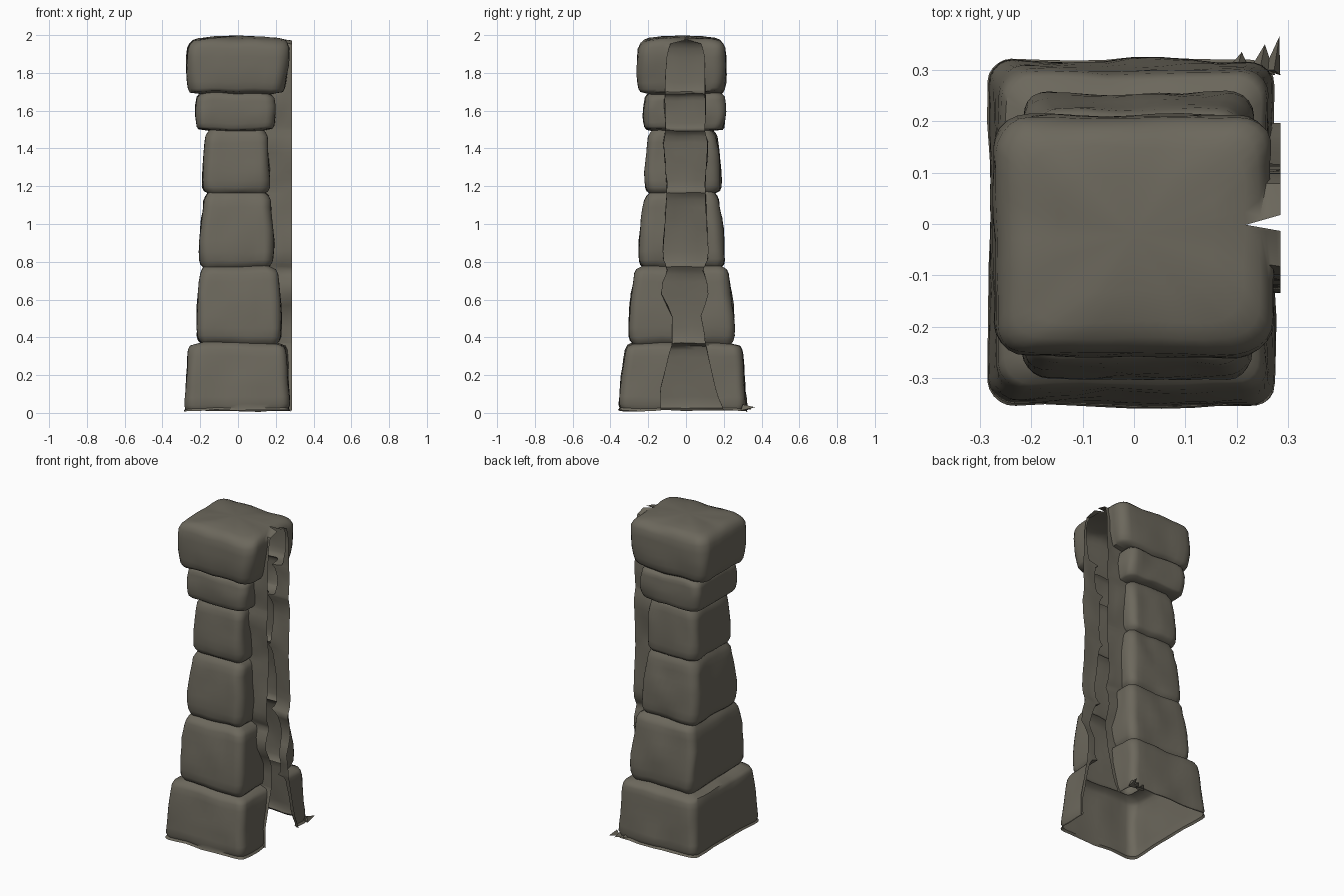
import bpy, bmesh, math
from mathutils import Vector, noise

if "Cube" in bpy.data.objects:
    bpy.data.objects.remove(bpy.data.objects["Cube"])

stone = bpy.data.materials.new("dark_taupe_stone")
stone.diffuse_color = (0.150, 0.138, 0.108, 1)
stone.use_nodes = True
stone.node_tree.nodes["Principled BSDF"].inputs["Base Color"].default_value = stone.diffuse_color
CUT_X = 0.285  # plane where the slot walls end

# name, (z, left, right, front, back) at the bottom and the top of each stone
STONES = [
    ("base_stone", (0.012, -.283, .275, -.357, .322), (0.37, -.262, .258, -.322, .295)),
    ("lower_stone", (0.37, -.215, .230, -.303, .258), (0.775, -.203, .212, -.272, .222)),
    ("middle_stone", (0.775, -.203, .188, -.252, .205), (1.165, -.180, .172, -.220, .172)),
    ("upper_stone", (1.165, -.185, .165, -.217, .182), (1.495, -.170, .157, -.200, .165)),
    ("neck_stone", (1.495, -.215, .190, -.217, .202), (1.69, -.222, .195, -.220, .205)),
    ("cap_stone", (1.69, -.262, .245, -.248, .203), (1.99, -.270, .277, -.255, .208)),
]

# slot limits in y by height
SLOT = [(0, -.13, .20), (.12, -.14, .16), (.36, -.075, .10), (.52, -.07, .08), (.58, -.10, .11),
        (.65, -.14, .13), (.76, -.10, .09), (.82, -.12, .12), (1.2, -.10, .10), (1.42, -.12, .12),
        (1.5, -.11, .10), (1.68, -.11, .10), (1.9, -.10, .10), (1.96, -.08, .08), (1.975, 0, 0), (2.1, 0, 0)]


def lerp(a, b, t):
    return a + (b - a) * t


def slot_at(z):
    for a, b in zip(SLOT, SLOT[1:]):
        if a[0] <= z <= b[0]:
            t = (z - a[0]) / (b[0] - a[0])
            return lerp(a[1], b[1], t), lerp(a[2], b[2], t)
    return SLOT[0][1:]


def inset(rect, d):
    l, r, f, b = rect
    return l + d, r - d, f + d, b - d


def outline(rect, z, radius):
    """Rounded rectangle, left open at the slot, with slot walls reaching the cut plane."""
    l, r, f, b = rect
    y0, y1 = slot_at(z)
    closed = y1 - y0 < 0.01
    end = r if closed else max(CUT_X, r)
    keys = [(end, y1), (r, y1)]
    for cx, cy, start in ((r - radius, b - radius, 0), (l + radius, b - radius, 90),
                          (l + radius, f + radius, 180), (r - radius, f + radius, 270)):
        for i in range(6):
            a = math.radians(start + 18 * i)
            keys.append((cx + radius * math.cos(a), cy + radius * math.sin(a)))
    keys += [(r, y0), (end, y0)]
    # flat runs between corners are subdivided
    runs = {0: 4, 1: 3, 7: 8, 13: 8, 19: 8, 25: 3, 26: 4}
    pts = []
    for i in range(len(keys) - 1):
        n = runs.get(i, 1)
        for k in range(n):
            pts.append((lerp(keys[i][0], keys[i + 1][0], k / n), lerp(keys[i][1], keys[i + 1][1], k / n)))
    pts.append(keys[-1])
    return pts


def roughen(x, y, z):
    """Worn, lumpy stone surface."""
    p = Vector((x, y, z))
    v = p + noise.noise_vector(p * 7) * 0.009 + noise.noise_vector(p * 18) * 0.003
    if x > CUT_X - 0.002 and z < 1.97:
        v.x = CUT_X
    v.x = min(v.x, CUT_X)
    v.z = max(0.0, v.z)
    return v


def finish(name, bm):
    bmesh.ops.remove_doubles(bm, verts=bm.verts, dist=0.0005)
    me = bpy.data.meshes.new(name)
    bm.to_mesh(me)
    bm.free()
    me.materials.append(stone)
    ob = bpy.data.objects.new(name, me)
    bpy.context.collection.objects.link(ob)
    bpy.ops.object.select_all(action='DESELECT')
    ob.select_set(True)
    bpy.context.view_layer.objects.active = ob
    bpy.ops.object.shade_smooth_by_angle(angle=math.radians(50))


def joint(below, above):
    """Recessed crease shared by two neighbouring stones."""
    a, b = below[2][1:], above[1][1:]
    return inset((max(a[0], b[0]), min(a[1], b[1]), max(a[2], b[2]), min(a[3], b[3])), 0.022)


# Stones: hollow lofted shells
for i, (name, lo, hi) in enumerate(STONES):
    first, last = i == 0, i == len(STONES) - 1
    profile = [(.035, .008), (.09, 0), (.2, -.004), (.35, -.007), (.5, -.007), (.65, -.005), (.8, 0)]
    profile += [(.88, .012), (.94, .03), (.975, .06), (1, .12)] if last else [(.9, .003), (.96, .012)]
    if first:
        profile = [(0, 0)] + [(t, max(0, d)) for t, d in profile]
    rings = []
    if not first:
        rings.append((joint(STONES[i - 1], STONES[i]), lo[0], .03))
    for t, d in profile:
        rect = [lerp(a, b, t) for a, b in zip(lo[1:], hi[1:])]
        rings.append((inset(rect, d), lerp(lo[0], hi[0], t), .065 if last else .05))
    if not last:
        rings.append((joint(STONES[i], STONES[i + 1]), hi[0], .03))
    bm = bmesh.new()
    rows = [[bm.verts.new(roughen(x, y, z)) for x, y in outline(rect, z, rad)] for rect, z, rad in rings]
    for a, b in zip(rows, rows[1:]):
        for k in range(len(a) - 1):
            bm.faces.new((a[k], a[k + 1], b[k + 1], b[k]))
    if last:  # domed top
        c = bm.verts.new((0, -.02, 1.998))
        row = rows[-1]
        for k in range(len(row)):
            n = (k + 1) % len(row)
            if (row[k].co - row[n].co).length > 1e-5:
                bm.faces.new((row[k], row[n], c))
    finish(name, bm)

# Broken splinters at the back right foot
bm = bmesh.new()
for tip, z in (((.283, .365), .03), ((.255, .350), .02), ((.21, .335), .025)):
    v = [bm.verts.new(p) for p in ((tip[0] - .03, .30, .012), (min(tip[0] + .02, CUT_X), .29, .012),
                                   (tip[0] - .01, .30, .045), (tip[0], tip[1], z))]
    for f in ((0, 2, 1), (0, 1, 3), (1, 2, 3), (2, 0, 3)):
        bm.faces.new([v[k] for k in f])
bmesh.ops.recalc_face_normals(bm, faces=bm.faces)
finish("foot_splinters", bm)
